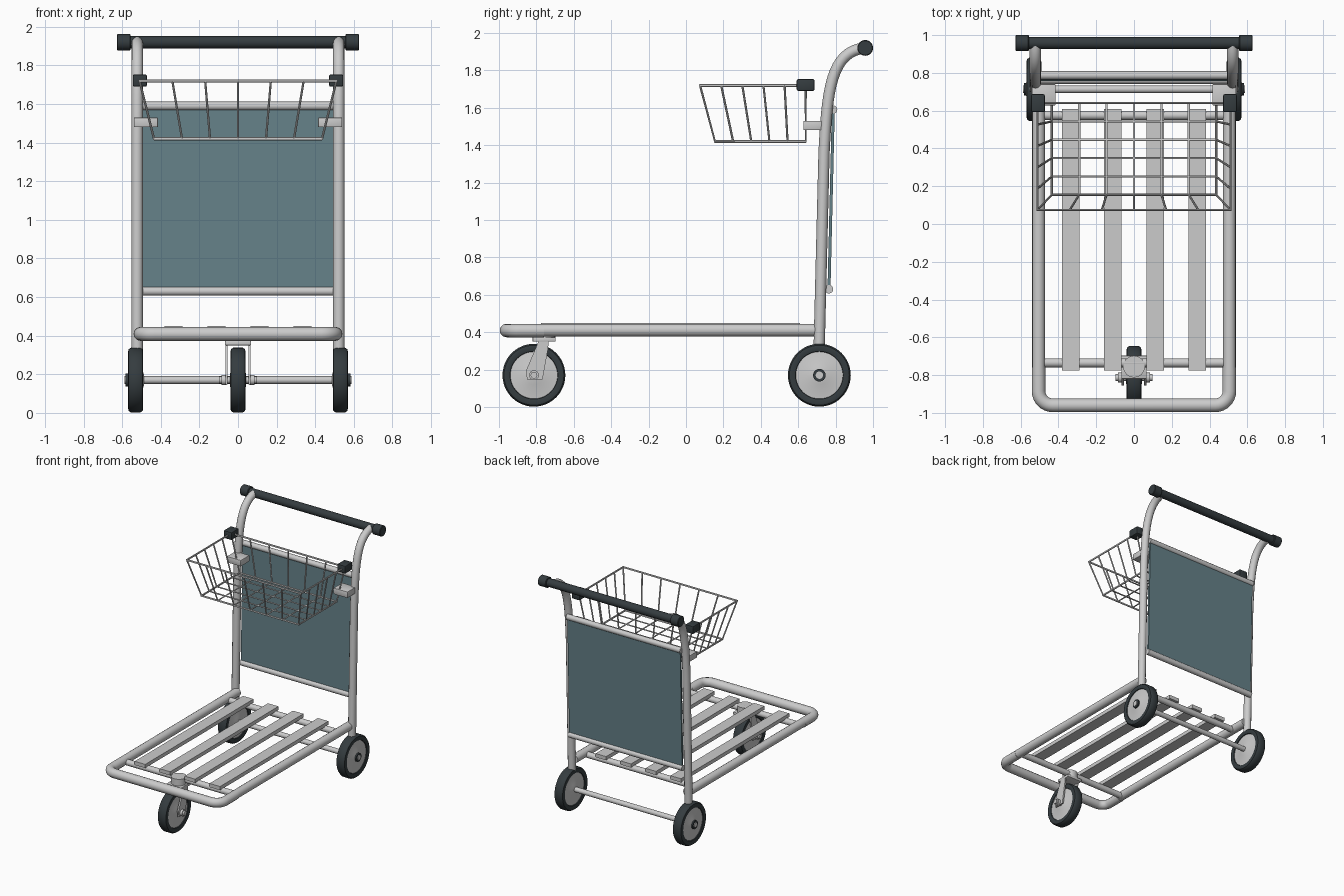
import bpy, bmesh
from math import sin, cos, pi, radians
from mathutils import Vector, Matrix

if "Cube" in bpy.data.objects:
    bpy.data.objects.remove(bpy.data.objects["Cube"])


def material(name, rgb):
    m = bpy.data.materials.new(name)
    m.diffuse_color = (*rgb, 1)
    m.use_nodes = True
    m.node_tree.nodes["Principled BSDF"].inputs["Base Color"].default_value = m.diffuse_color
    return m


RUBBER = material("dark_rubber", (0.035, 0.045, 0.05))
TEAL = material("teal_panel", (0.13, 0.22, 0.25))


def finish(obj, mat=None, smooth=True):
    if mat:
        obj.data.materials.append(mat)
    if smooth:
        bpy.ops.object.select_all(action='DESELECT')
        obj.select_set(True)
        bpy.context.view_layer.objects.active = obj
        bpy.ops.object.shade_smooth_by_angle(angle=radians(40))
    return obj


def mesh_object(name, bm, mat=None, smooth=True):
    bmesh.ops.recalc_face_normals(bm, faces=bm.faces)
    me = bpy.data.meshes.new(name)
    bm.to_mesh(me)
    bm.free()
    obj = bpy.data.objects.new(name, me)
    bpy.context.collection.objects.link(obj)
    return finish(obj, mat, smooth)


def tube(name, paths, r, mat=None, res=4):
    """Sweep a round section along one or more point paths."""
    cu = bpy.data.curves.new(name, 'CURVE')
    cu.dimensions = '3D'
    cu.bevel_depth, cu.bevel_resolution, cu.use_fill_caps = r, res, True
    for pts, closed in paths:
        sp = cu.splines.new('POLY')
        sp.points.add(len(pts) - 1)
        for p, co in zip(sp.points, pts):
            p.co = (*co, 1)
        sp.use_cyclic_u = closed
    tmp = bpy.data.objects.new(name + "_path", cu)
    bpy.context.collection.objects.link(tmp)
    me = bpy.data.meshes.new_from_object(tmp.evaluated_get(bpy.context.evaluated_depsgraph_get()))
    bpy.data.objects.remove(tmp)
    obj = bpy.data.objects.new(name, me)
    bpy.context.collection.objects.link(obj)
    return finish(obj, mat)


def rod(name, a, b, r, mat=None):
    return tube(name, [([a, b], False)], r, mat, 6)


def box(name, lo, hi, mat=None, bevel=0.0):
    lo, hi = Vector(lo), Vector(hi)
    bm = bmesh.new()
    bmesh.ops.create_cube(bm, size=1)
    bmesh.ops.scale(bm, vec=hi - lo, verts=bm.verts)
    bmesh.ops.translate(bm, vec=(lo + hi) / 2, verts=bm.verts)
    if bevel:
        bmesh.ops.bevel(bm, geom=bm.edges[:], offset=bevel, segments=2, affect='EDGES', profile=0.5)
    return mesh_object(name, bm, mat, bool(bevel))


def lathe(name, profile, center, mat=None, steps=48):
    """Revolve (x, radius) points about the x axis."""
    bm = bmesh.new()
    vs = [bm.verts.new((x, 0, r)) for x, r in profile]
    es = [bm.edges.new(e) for e in zip(vs, vs[1:])]
    bmesh.ops.spin(bm, geom=vs + es, cent=(0, 0, 0), axis=(1, 0, 0), angle=2 * pi, steps=steps)
    bmesh.ops.remove_doubles(bm, verts=bm.verts, dist=1e-5)
    bmesh.ops.translate(bm, vec=center, verts=bm.verts)
    return mesh_object(name, bm, mat)


def wheel(prefix, center):
    half = [(0.026, 0.125), (0.034, 0.128), (0.039, 0.148), (0.036, 0.16), (0.024, 0.168)]
    loop = half + [(-x, r) for x, r in reversed(half)] + half[:1]
    lathe(prefix + "_tyre", loop, center, RUBBER)
    hub = [(0.042, 0), (0.042, 0.03), (0.036, 0.05), (0.028, 0.126)]
    lathe(prefix + "_hub", hub + [(-x, r) for x, r in reversed(hub)], center)


def lerp(a, b, t):
    return tuple(p + (q - p) * t for p, q in zip(a, b))


# Platform: rounded front bumper tube, side rails, cross bars, slats
Z = 0.409
arc = [(0.43 + 0.075 * sin(a), -0.885 - 0.075 * cos(a), Z) for a in [i * pi / 16 for i in range(9)]]
bumper = [(0.505, -0.76, Z)] + arc[::-1]
tube("front_bumper", [(bumper + [(-x, y, z) for x, y, z in reversed(bumper)], False)], 0.036)
for y in (-0.735, 0.575):
    rod("platform_cross_bar", (-0.5, y, 0.402), (0.5, y, 0.402), 0.024)
for x in (-0.335, -0.112, 0.112, 0.335):
    box("platform_slat", (x - 0.047, -0.775, 0.42), (x + 0.047, 0.61, 0.45))

# Upright path: slight lean then a backward sweep to the handle
lean = [(0.712, 0.32), (0.738, 1.36)]
p0, p1, p2, p3 = Vector((0.738, 1.36)), Vector((0.755, 1.7)), Vector((0.775, 1.9)), Vector((0.957, 1.92))
sweep = []
for i in range(1, 17):
    t = i / 16
    q = p0 * (1 - t)**3 + p1 * 3 * t * (1 - t)**2 + p2 * 3 * t * t * (1 - t) + p3 * t**3
    sweep.append((q.x, q.y))

AX = 0.17
for s, side in ((-1, "left"), (1, "right")):
    rod(side + "_platform_rail", (s * 0.505, -0.77, Z + 0.002), (s * 0.505, 0.71, Z + 0.002), 0.034)
    tube(side + "_upright", [([(s * 0.522, y, z) for y, z in lean + sweep], False)], 0.03)
    # Handle end caps
    lathe(side + "_handle_cap", [(-0.036, 0), (-0.036, 0.038), (-0.032, 0.042), (0.032, 0.042),
                                 (0.036, 0.038), (0.036, 0)], (s * 0.592, 0.958, 1.92), RUBBER, 32)
    # Rear wheels with dark axle caps
    wheel(side + "_rear_wheel", (s * 0.53, 0.713, AX))
    rod(side + "_axle_cap", (s * 0.56, 0.713, AX), (s * 0.582, 0.713, AX), 0.034, RUBBER)
    rod(side + "_axle_end", (s * 0.57, 0.713, AX), (s * 0.588, 0.713, AX), 0.02)
    # Basket clip and bracket
    xs = sorted((s * 0.472, s * 0.545))
    box(side + "_basket_clip", (xs[0], 0.592, 1.69), (xs[1], 0.687, 1.753), RUBBER, 0.008)
    xs = sorted((s * 0.415, s * 0.54))
    box(side + "_basket_bracket", (xs[0], 0.628, 1.48), (xs[1], 0.74, 1.53), None, 0.004)

# Push handle and rear axle
rod("push_handle", (-0.58, 0.958, 1.92), (0.58, 0.958, 1.92), 0.032, RUBBER)
rod("rear_axle", (-0.53, 0.713, AX), (0.53, 0.713, AX), 0.02)

# Back panel between two cross tubes
rod("panel_bottom_tube", (-0.51, 0.764, 0.63), (0.51, 0.764, 0.63), 0.023)
rod("panel_top_tube", (-0.51, 0.787, 1.59), (0.51, 0.787, 1.59), 0.022)
panel = box("back_panel", (-0.505, -0.008, -0.475), (0.505, 0.008, 0.475), TEAL)
panel.data.transform(Matrix.Translation((0, 0.776, 1.11)) @ Matrix.Rotation(-0.024, 4, 'X'))

# Front caster: wheel, axle, fork legs, top plate, swivel
FY = -0.813
wheel("front_wheel", (0, FY, AX))
rod("caster_axle", (-0.098, FY, AX), (0.098, FY, AX), 0.018)
for s in (-1, 1):
    rod("caster_nut", (s * 0.06, FY, AX), (s * 0.085, FY, AX), 0.026)
    bm = bmesh.new()
    outline = [(-0.785, 0.36), (-0.735, 0.36), (-0.737, 0.315), (-0.767, 0.147), (-0.85, 0.147), (-0.855, 0.195)]
    f = bm.faces.new([bm.verts.new((s * 0.054, y, z)) for y, z in outline])
    ext = bmesh.ops.extrude_face_region(bm, geom=[f])["geom"]
    bmesh.ops.translate(bm, vec=(s * 0.012, 0, 0), verts=[v for v in ext if isinstance(v, bmesh.types.BMVert)])
    mesh_object("caster_fork_leg", bm, None, False)
box("caster_top_plate", (-0.067, -0.82, 0.35), (0.067, -0.697, 0.372), None, 0.003)
rod("caster_swivel", (0, -0.755, 0.36), (0, -0.755, 0.425), 0.058)

# Wire basket: rim, base loop, side wires and floor grid
rim = [(-0.51, 0.075, 1.72), (0.51, 0.075, 1.72), (0.51, 0.64, 1.72), (-0.51, 0.64, 1.72)]
base = [(-0.435, 0.155, 1.42), (0.435, 0.155, 1.42), (0.435, 0.64, 1.42), (-0.435, 0.64, 1.42)]
tube("basket_rim", [(rim, True), (base, True)], 0.008, None, 2)
wires = []
for i in range(7):
    t = i / 6
    wires.append(([lerp(rim[0], rim[1], t), lerp(base[0], base[1], t),
                   lerp(base[3], base[2], t), lerp(rim[3], rim[2], t)], False))
for i in range(1, 5):
    t = i / 5
    wires.append(([lerp(rim[0], rim[3], t), lerp(base[0], base[3], t),
                   lerp(base[1], base[2], t), lerp(rim[1], rim[2], t)], False))
tube("basket_wires", wires, 0.006, None, 2)
